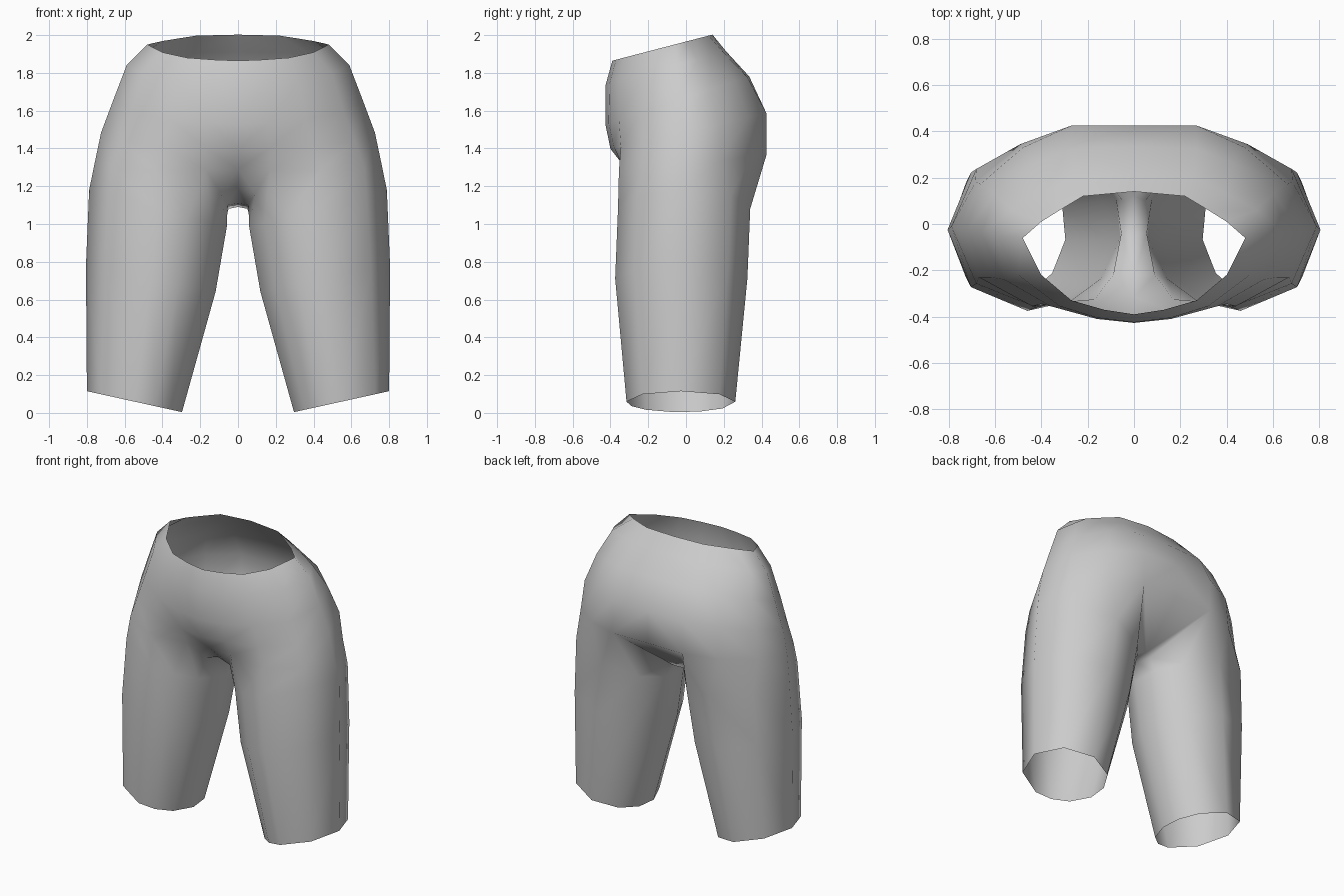
import bpy, bmesh, math

if "Cube" in bpy.data.objects:
    bpy.data.objects.remove(bpy.data.objects["Cube"])

# Torso half-rings, front centre to back centre: (base z, z change per y, outline)
TORSO = [
    (1.966, .26, [(0, -.39), (.13, -.37), (.27, -.33), (.40, -.22), (.48, -.06),
                  (.40, .01), (.32, .06), (.22, .12), (0, .14)]),
    (1.853, .27, [(0, -.425), (.16, -.405), (.32, -.355), (.50, -.22), (.59, -.05),
                  (.53, .06), (.40, .13), (.26, .20), (0, .215)]),
    (1.67, .33, [(0, -.427), (.16, -.41), (.36, -.355), (.56, -.24), (.66, -.04),
                 (.60, .13), (.43, .26), (.27, .325), (0, .335)]),
    (1.49, .23, [(0, -.40), (.17, -.38), (.40, -.345), (.62, -.23), (.725, -.03),
                 (.66, .175), (.48, .33), (.27, .425), (0, .425)]),
    (1.32, .10, [(0, -.315), (.17, -.325), (.44, -.355), (.67, -.23), (.76, -.03),
                 (.685, .18), (.49, .345), (.27, .425), (0, .42)]),
]
# Crotch strip: centre line and its edge on the leg
CROTCH_MID = [(0, -.22, 1.19), (0, -.05, 1.11), (0, .12, 1.09)]
CROTCH_EDGE = [(.09, -.22, 1.16), (.055, -.04, 1.10), (.05, .10, 1.08)]
# Leg rings: centre x, centre y, radius x, radius y, z at outer side, tilt per x
LEG = [
    (.422, -.01, .366, .35, 1.18, .27),
    (.46, -.025, .345, .35, .78, .20),
    (.547, -.027, .253, .288, .115, .22),
]
LEG_ANGLES = [245, 270, 315, 0, 45, 90, 130, 160, 188, 220]

bm = bmesh.new()


def bridge(upper, lower, closed=False):
    n = len(upper)
    for i in range(n if closed else n - 1):
        j = (i + 1) % n
        bm.faces.new((lower[i], lower[j], upper[j], upper[i]))


# Waist and hips
rings = [[bm.verts.new((x, y, z + k * y)) for x, y in pts] for z, k, pts in TORSO]
for up, low in zip(rings, rings[1:]):
    bridge(up, low)

# Crotch
hip = rings[-1]
mid = [hip[0]] + [bm.verts.new(p) for p in CROTCH_MID] + [hip[8]]
inner = [bm.verts.new(p) for p in CROTCH_EDGE]
edge = [hip[1]] + inner + [hip[7]]
for i in range(4):
    bm.faces.new((mid[i], mid[i + 1], edge[i + 1], edge[i]))

# Leg
upper = hip[1:8] + inner[::-1]
for cx, cy, rx, ry, z, tilt in LEG:
    lower = []
    for a in LEG_ANGLES:
        c, s = math.cos(math.radians(a)), math.sin(math.radians(a))
        x = cx + rx * c
        lower.append(bm.verts.new((x, cy + ry * s, z - tilt * (cx + rx - x))))
    bridge(upper, lower, closed=True)
    upper = lower

for f in bm.faces:
    f.smooth = True
mesh = bpy.data.meshes.new("shorts")
bm.to_mesh(mesh)
bm.free()

shorts = bpy.data.objects.new("shorts", mesh)
bpy.context.collection.objects.link(shorts)
mirror = shorts.modifiers.new("mirror", 'MIRROR')
mirror.use_axis[0] = True
mirror.use_clip = True

# Cloth colour
grey = bpy.data.materials.new("grey_cloth")
grey.diffuse_color = (.6, .6, .6, 1)
grey.use_nodes = True
grey.node_tree.nodes["Principled BSDF"].inputs["Base Color"].default_value = grey.diffuse_color
mesh.materials.append(grey)
